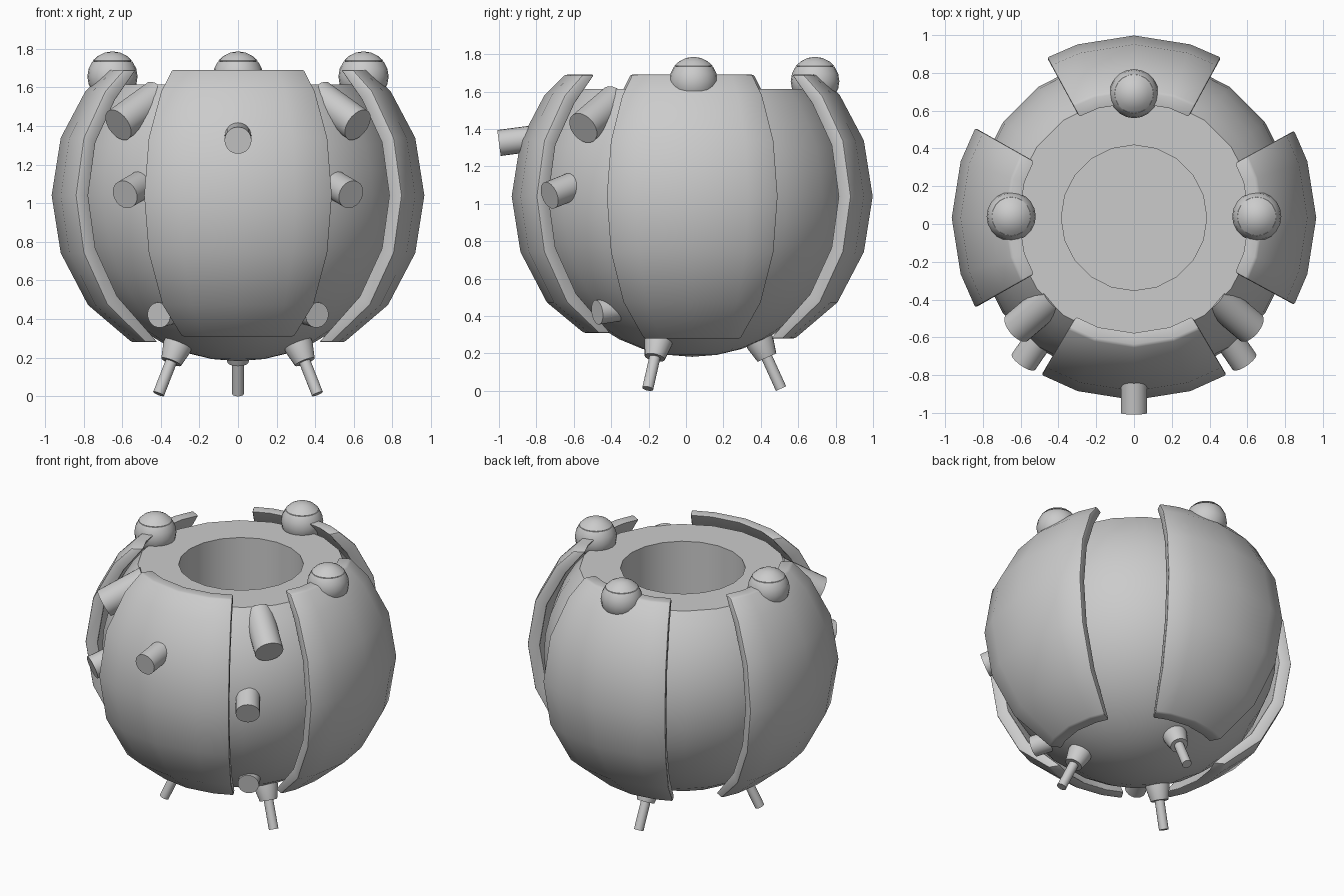
import bpy, bmesh
from math import sin, cos, radians, sqrt
from mathutils import Vector

if "Cube" in bpy.data.objects:
    bpy.data.objects.remove(bpy.data.objects["Cube"])

CY, CZ = 0.033, 1.04          # centre of the round body
SEG = 20


def finish(bm, name, angle=35):
    """Clean up, smooth by angle and link as an object."""
    bmesh.ops.remove_doubles(bm, verts=bm.verts, dist=1e-4)
    bmesh.ops.recalc_face_normals(bm, faces=bm.faces)
    for f in bm.faces:
        f.smooth = True
    for e in bm.edges:
        e.smooth = e.calc_face_angle(0) < radians(angle)
    me = bpy.data.meshes.new(name)
    bm.to_mesh(me)
    bm.free()
    ob = bpy.data.objects.new(name, me)
    bpy.context.collection.objects.link(ob)
    return ob


def lathe(name, profile, origin=(0, 0, 0), axis=(0, 0, 1), seg=SEG):
    """Spin (radius, distance) points round an axis through origin."""
    bm = bmesh.new()
    rot = Vector((0, 0, 1)).rotation_difference(Vector(axis))
    rings = []
    for r, d in profile:
        rings.append([bm.verts.new(Vector(origin) + rot @ Vector(
            (r * cos(radians(360 * i / seg)), r * sin(radians(360 * i / seg)), d)))
            for i in range(seg)])
    for a, b in zip(rings, rings[1:]):
        for i in range(seg):
            j = (i + 1) % seg
            bm.faces.new((a[i], a[j], b[j], b[i]))
    return finish(bm, name)


def rod(name, start, end, radius):
    d = Vector(end) - Vector(start)
    return lathe(name, [(0, 0), (radius, 0), (radius, d.length), (0, d.length)], start, d)


def panel(name, facing, half, low):
    """Curved thick shell plate covering a sector of the sphere."""
    outer = [(low[0], low[1]), (0.777, 0.473), (0.918, 0.742), (0.965, CZ),
             (0.918, 1.338), (0.79, 1.58), (0.68, 1.69)]
    inner = [(low[0] - 0.075, low[1])]
    inner += [(r * 0.92, CZ + (z - CZ) * 0.92) for r, z in outer[1:-1]]
    inner.append((0.605, 1.69))
    loop = outer + inner[::-1]
    bm = bmesh.new()
    cols = []
    for a in (-half, -18, 0, 18, half):
        t = radians(facing + a)
        cols.append([bm.verts.new((r * cos(t), CY + r * sin(t), z)) for r, z in loop])
    n, m = len(loop), len(outer)
    for a, b in zip(cols, cols[1:]):
        for i in range(n):
            j = (i + 1) % n
            bm.faces.new((a[i], a[j], b[j], b[i]))
    for c in (cols[0], cols[-1]):
        for i in range(m - 1):
            bm.faces.new((c[i], c[i + 1], c[n - 2 - i], c[n - 1 - i]))
    bmesh.ops.recalc_face_normals(bm, faces=bm.faces)
    sharp = [e for e in bm.edges if e.calc_face_angle(0) > radians(38)]
    bmesh.ops.bevel(bm, geom=sharp, offset=0.01, segments=2, profile=0.5,
                    affect='EDGES', clamp_overlap=True)
    finish(bm, name)


# round body with flat top and deep central bore
R, TOP, HOLE, FLOOR = 0.858, 1.615, 0.385, 0.8
body = [(R * cos(radians(a)), CZ + R * sin(radians(a))) for a in range(-90, 37, 9)]
body += [(sqrt(R * R - (TOP - CZ) ** 2), TOP), (HOLE, TOP), (HOLE, FLOOR), (0, FLOOR)]
lathe("body", body, (0, CY, 0))

# four shell panels
panel("right_panel", 0, 28.5, (0.55, 0.28))
panel("back_panel", 90, 28.5, (0.55, 0.28))
panel("left_panel", 180, 29.5, (0.55, 0.28))
panel("front_panel", 270, 30.5, (0.58, 0.31))

# three ball studs on the rim, each with a slightly raised cap
ball = [(0.13 * cos(radians(a)), 0.13 * sin(radians(a))) for a in range(-90, 37, 18)]
ball += [(0.103, 0.079), (0.097, 0.079), (0.097, 0.083), (0.102, 0.083)]
ball += [(0.131 * cos(radians(a)), 0.131 * sin(radians(a))) for a in (54, 72, 90)]
for name, x, y in (("left", -0.65, 0.04), ("right", 0.65, 0.04), ("back", 0, 0.69)):
    lathe(name + "_ball_stud", ball, (x, y, 1.655))

# front nozzle and the paired side nozzles
rod("front_nozzle", (0, -0.7, 1.365), (0, -1.0, 1.325), 0.07)
for side, s in (("left", -1), ("right", 1)):
    rod(side + "_upper_nozzle", (s * 0.42, -0.38, 1.55), (s * 0.62, -0.55, 1.405), 0.09)
    rod(side + "_middle_nozzle", (s * 0.44, -0.52, 1.13), (s * 0.585, -0.73, 1.045), 0.075)
    rod(side + "_lower_nozzle", (s * 0.31, -0.28, 0.45), (s * 0.41, -0.475, 0.42), 0.066)

# three splayed legs: tapered socket plus thin peg
for name, deg in (("right", -30), ("back", 90), ("left", 210)):
    t = radians(deg)
    d = Vector((cos(t), sin(t), 0))
    top = Vector((0, CY, 0.31)) + d * 0.34
    tip = Vector((0, CY, 0.012)) + d * 0.475
    n = (tip - top).length
    lathe(name + "_leg", [(0, 0), (0.075, 0), (0.075, 0.06), (0.055, 0.145),
                          (0.03, 0.145), (0.03, n), (0, n)], top, tip - top)
